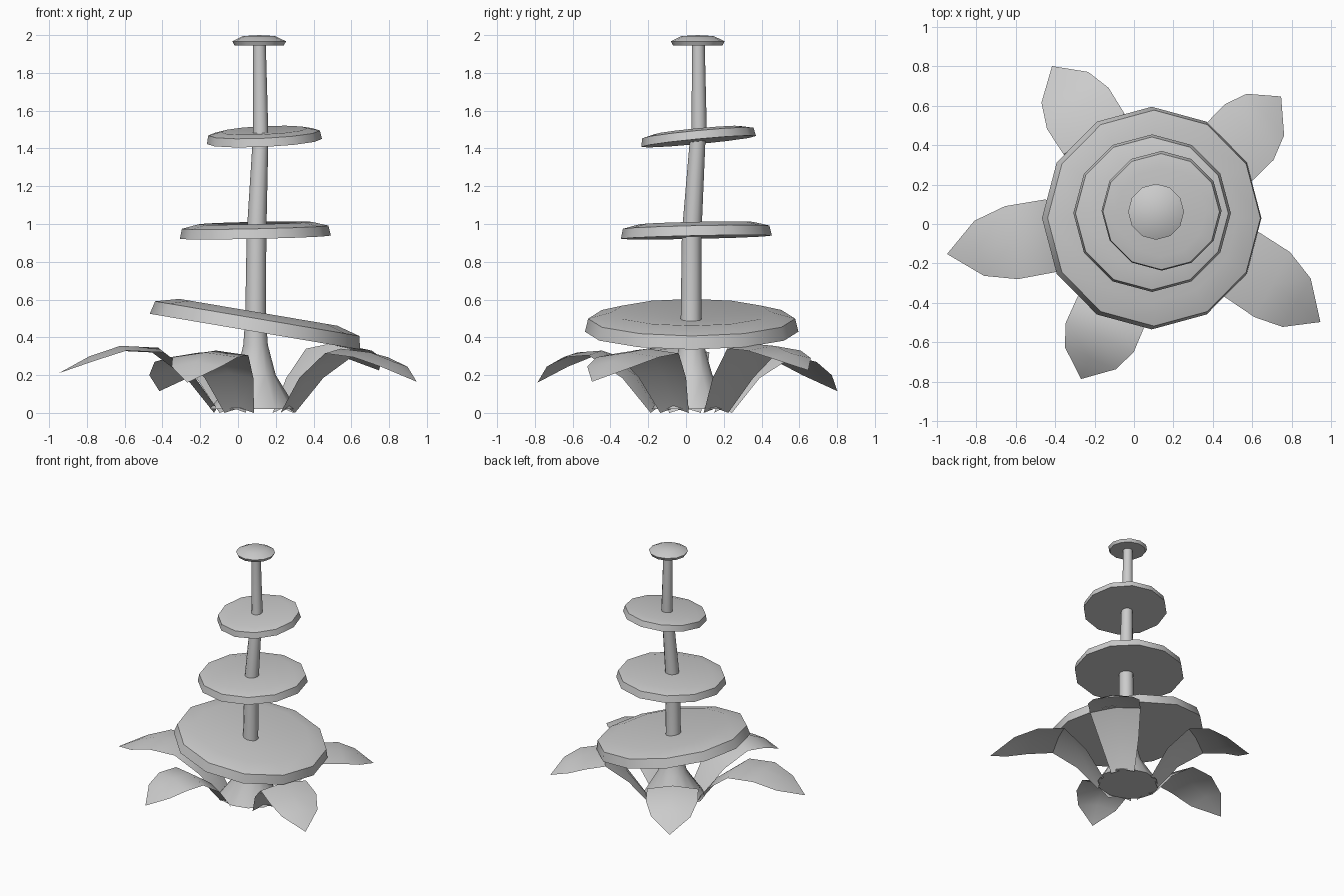
import bpy, bmesh, math
from mathutils import Vector, Matrix

if "Cube" in bpy.data.objects:
    bpy.data.objects.remove(bpy.data.objects["Cube"])


def finish(bm, name, fix=True):
    if fix:
        bmesh.ops.recalc_face_normals(bm, faces=bm.faces)
    me = bpy.data.meshes.new(name)
    bm.to_mesh(me)
    bm.free()
    ob = bpy.data.objects.new(name, me)
    bpy.context.collection.objects.link(ob)
    bpy.ops.object.select_all(action='DESELECT')
    ob.select_set(True)
    bpy.context.view_layer.objects.active = ob
    bpy.ops.object.shade_smooth_by_angle(angle=math.radians(40))
    return ob


def loft(bm, rings):
    for a, b in zip(rings, rings[1:]):
        n = len(a)
        for i in range(n):
            j = (i + 1) % n
            bm.faces.new((a[i], a[j], b[j], b[i]))


def ring(bm, c, rx, ry, n=12):
    return [bm.verts.new((c[0] + rx * math.cos(2 * math.pi * i / n),
                          c[1] + ry * math.sin(2 * math.pi * i / n), c[2])) for i in range(n)]


# Trunk: flared base, slightly bent upper part (x, y, z, rx, ry)
bm = bmesh.new()
path = [(.08, .03, .02, .23, .21), (.095, .035, .20, .105, .105), (.093, .03, .36, .065, .065),
        (.093, .027, .50, .055, .055), (.098, .03, .95, .052, .052), (.118, .06, 1.42, .042, .042),
        (.12, .07, 1.50, .04, .04), (.113, .065, 1.96, .034, .034)]
rings = [ring(bm, p[:3], p[3], p[4]) for p in path]
loft(bm, rings)
bm.faces.new(rings[0])
bm.faces.new(rings[-1])
finish(bm, "trunk")


# Tiers: (name, centre of underside, radius, slopes dz/dx dz/dy, [(radius factor, height)], centre height)
def disc(name, centre, r, sx, sy, profile, mid):
    bm = bmesh.new()
    rings = [ring(bm, (0, 0, h), r * f, r * f) for f, h in profile]
    loft(bm, rings)
    bm.faces.new(rings[0])
    top = bm.verts.new((0, 0, mid))
    for i in range(12):
        bm.faces.new((rings[-1][i], rings[-1][(i + 1) % 12], top))
    q = Vector((0, 0, 1)).rotation_difference(Vector((-sx, -sy, 1)))
    bm.transform(Matrix.Translation(centre) @ q.to_matrix().to_4x4())
    finish(bm, name)


disc("lower_tier", (.09, .03, .43), .565, -.17, 0, [(1, 0), (.97, .07), (.75, .104)], .06)
disc("middle_tier", (.092, .055, .93), .40, .022, .022, [(1, 0), (.97, .053), (.75, .075)], .055)
disc("upper_tier", (.14, .067, 1.437), .305, .045, .095, [(1, 0), (.97, .045), (.75, .06)], .045)
disc("cap", (.112, .062, 1.945), .142, 0, 0, [(.92, 0), (1, .022), (.6, .05)], .055)


# Leaves: (inner angle, tip angle, length, heights from shoulder to tip)
leaves = [(-27, -31.5, 1.01, (.33, .31, .26, .165)), (40, 43, .905, (.355, .345, .305, .225)),
          (124, 123, .92, (.31, .285, .215, .115)), (190, 190, 1.05, (.335, .345, .29, .21)),
          (247, 246.6, .89, (.32, .31, .26, .16))]
for k, (a0, a1, length, zs) in enumerate(leaves):
    bm = bmesh.new()
    s = .515
    rs = [.20, .34] + [s + f * (length - s) for f in (0, .38, .69)]
    hs = [.015, .20] + list(zs[:3])
    ws = [.085, .14, .186, .188, .142]

    def at(r, w, z):
        t = max(0, (r - s) / (length - s))
        a = math.radians(a0 + (a1 - a0) * t)
        return bm.verts.new((.085 + r * math.cos(a) - w * math.sin(a),
                             .03 + r * math.sin(a) + w * math.cos(a), z))

    rows = [(at(r, -w, max(0, z - .015)), at(r, 0, z + .01), at(r, w, max(0, z - .015)))
            for r, w, z in zip(rs, ws, hs)]
    for p, q in zip(rows, rows[1:]):
        for i in range(2):
            bm.faces.new((p[i], q[i], q[i + 1], p[i + 1]))
    tip = at(length, 0, zs[3])
    for i in range(2):
        bm.faces.new((rows[-1][i], tip, rows[-1][i + 1]))
    finish(bm, f"leaf_{k + 1}", fix=False)
